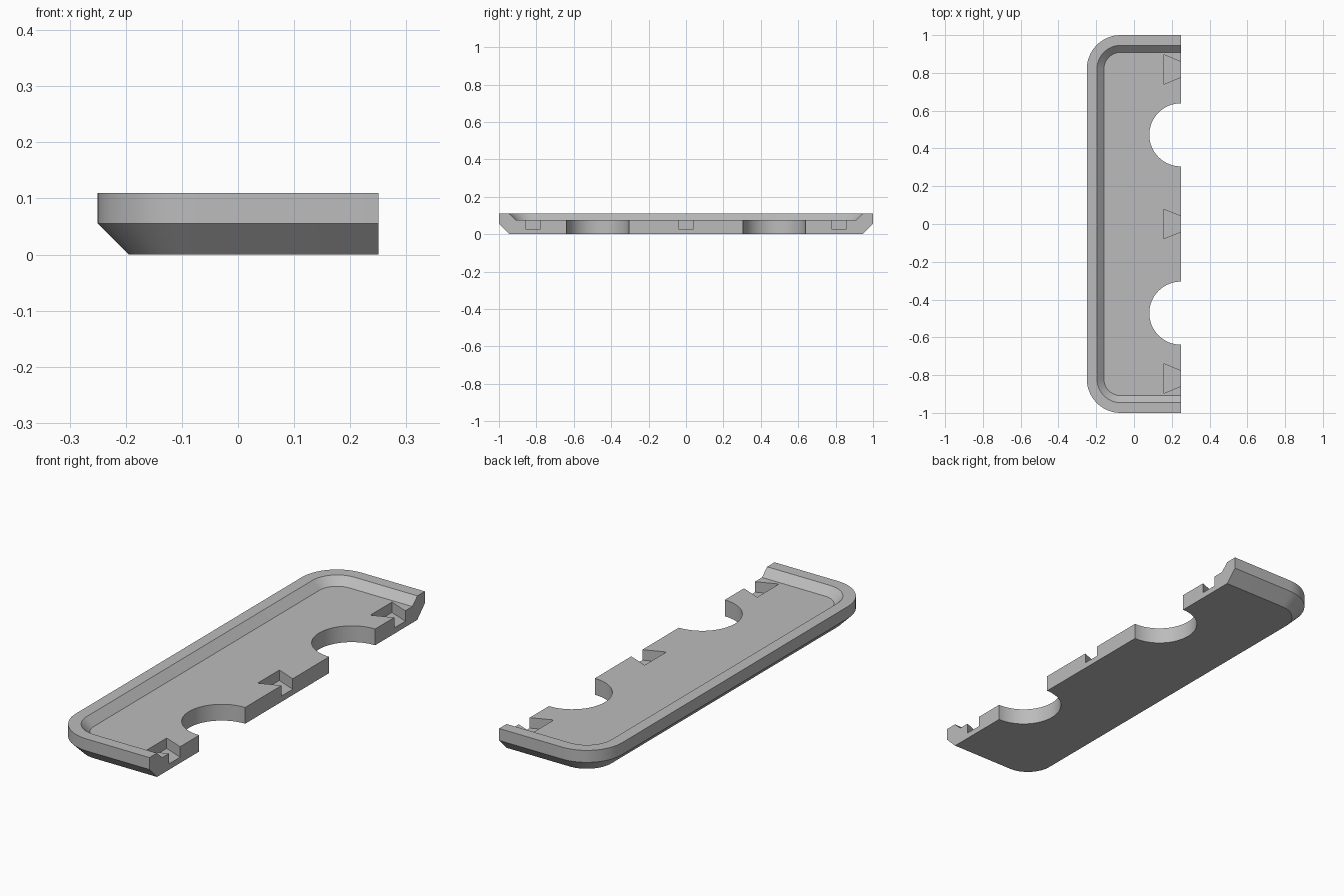
import bpy, bmesh, math
from math import sin, cos, pi

cube = bpy.data.objects.get("Cube")
if cube:
    bpy.data.objects.remove(cube, do_unlink=True)

EDGE = 0.25      # straight open side of the tray
RADIUS = 0.18    # outer corner radius
FLOOR = 0.075

grey = bpy.data.materials.new("plain grey")
grey.use_nodes = True
colour = (0.5, 0.5, 0.5, 1)
grey.diffuse_color = colour
grey.node_tree.nodes["Principled BSDF"].inputs["Base Color"].default_value = colour


def make_object(name, bm):
    bmesh.ops.recalc_face_normals(bm, faces=bm.faces)
    mesh = bpy.data.meshes.new(name)
    bm.to_mesh(mesh)
    bm.free()
    mesh.materials.append(grey)
    ob = bpy.data.objects.new(name, mesh)
    bpy.context.collection.objects.link(ob)
    return ob


def outline(inset, steps=16):
    """Half rounded rectangle, open along the straight side."""
    r = RADIUS - inset
    cx, cy = -EDGE + RADIUS, 1 - RADIUS
    arc = [pi / 2 * (1 + i / steps) for i in range(steps + 1)]
    back = [(cx + r * cos(a), cy + r * sin(a)) for a in arc]
    half = [(EDGE, 1 - inset)] + back
    return half + [(x, -y) for x, y in reversed(half)]


def prism(name, points, z0, z1):
    bm = bmesh.new()
    face = bm.faces.new([bm.verts.new((x, y, z0)) for x, y in points])
    ext = bmesh.ops.extrude_face_region(bm, geom=[face])["geom"]
    verts = [v for v in ext if isinstance(v, bmesh.types.BMVert)]
    bmesh.ops.translate(bm, verts=verts, vec=(0, 0, z1 - z0))
    ob = make_object(name, bm)
    ob.hide_render = True
    return ob


# Tray body: chamfered underside, upright wall, rim, sloped inside, floor
bm = bmesh.new()
levels = [(0.055, 0), (0, 0.055), (0, 0.11), (0.054, 0.11), (0.091, FLOOR)]
rings = [[bm.verts.new((x, y, z)) for x, y in outline(inset)] for inset, z in levels]
for low, high in zip(rings, rings[1:]):
    for i in range(len(low) - 1):
        bm.faces.new((low[i], low[i + 1], high[i + 1], high[i]))
bm.faces.new(rings[0])
bm.faces.new(rings[-1])
bm.faces.new([r[0] for r in rings] + [r[-1] for r in reversed(rings)])
tray = make_object("half_tray", bm)

# Round finger cut-outs through the floor
cutters = []
for y in (-0.472, 0.472):
    circle = [(0.248 + 0.167 * cos(2 * pi * i / 64), y + 0.167 * sin(2 * pi * i / 64))
              for i in range(64)]
    cutters.append(prism("round_cutter", circle, -0.1, 0.2))

# Dovetail sockets sunk into the floor
for y in (-0.818, 0, 0.818):
    near, far, neck, tail = 0.155, 0.27, 0.032, 0.079
    points = [(near, y - tail), (far, y - neck), (far, y + neck), (near, y + tail)]
    cutters.append(prism("dovetail_cutter", points, 0.027, 0.2))

bpy.ops.object.select_all(action="DESELECT")
bpy.context.view_layer.objects.active = tray
tray.select_set(True)
for cutter in cutters:
    mod = tray.modifiers.new("cut", "BOOLEAN")
    mod.operation = "DIFFERENCE"
    mod.solver = "EXACT"
    mod.object = cutter
    bpy.ops.object.modifier_apply(modifier=mod.name)
    bpy.data.objects.remove(cutter, do_unlink=True)

bpy.ops.object.shade_smooth_by_angle(angle=math.radians(25))
